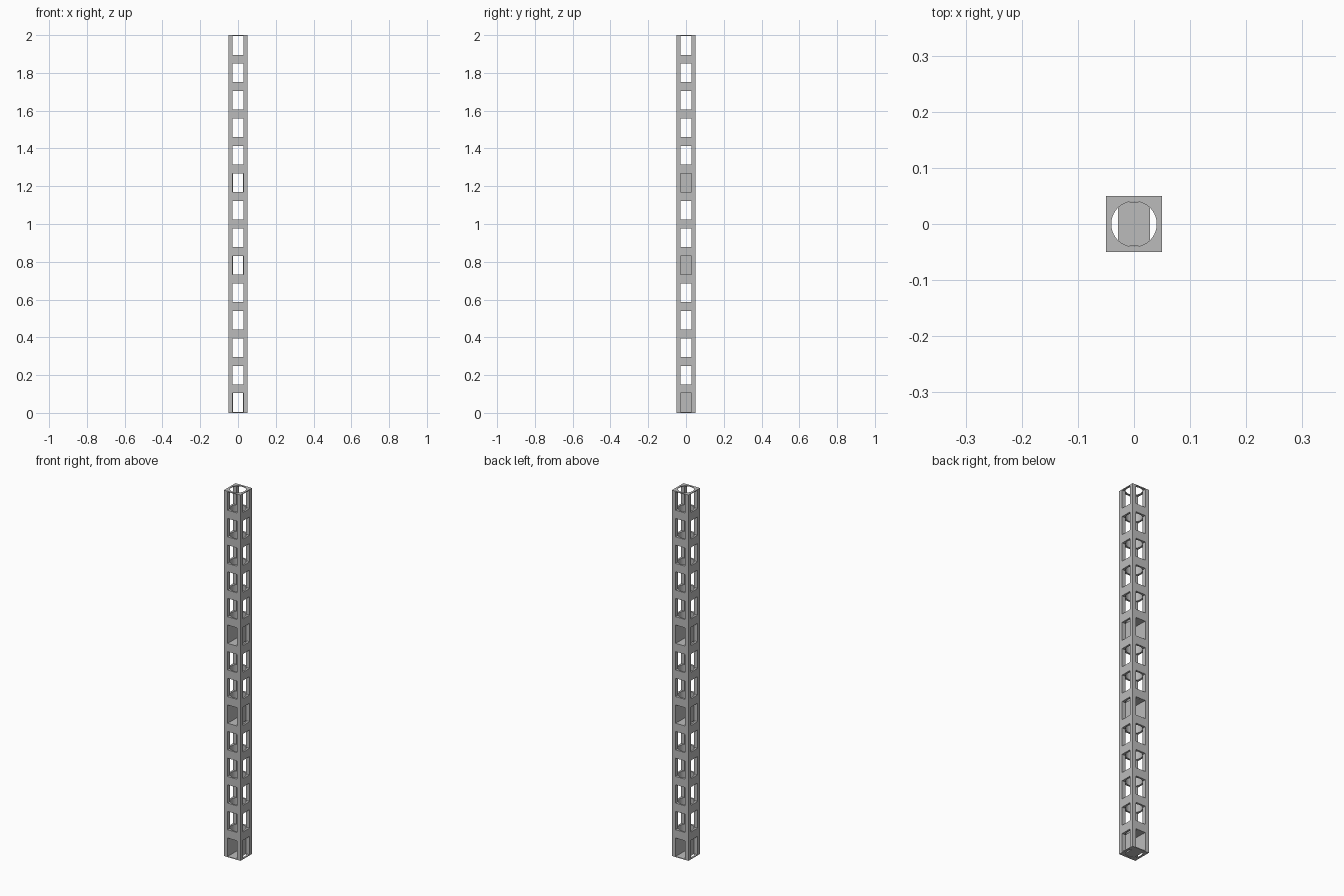
import bpy, bmesh
from mathutils import Matrix, Vector

cube = bpy.data.objects.get("Cube")
if cube:
    bpy.data.objects.remove(cube, do_unlink=True)

HEIGHT, SIDE = 2.0, 0.1
COUNT, WIN_H, HALF_W, RIM = 14, 0.1, 0.0285, 0.004
BORE = 0.0405
PITCH = (HEIGHT - 2 * RIM - WIN_H) / (COUNT - 1)
centres = [RIM + WIN_H / 2 + i * PITCH for i in range(COUNT)]

grey = bpy.data.materials.new("plain grey")
grey.use_nodes = True
colour = (0.5, 0.5, 0.5, 1)
grey.diffuse_color = colour
grey.node_tree.nodes["Principled BSDF"].inputs["Base Color"].default_value = colour


def add_box(bm, centre, size):
    bmesh.ops.create_cube(bm, size=1, matrix=Matrix.Translation(centre) @ Matrix.Diagonal((*size, 1)))


def make(name, bm):
    mesh = bpy.data.meshes.new(name)
    bm.to_mesh(mesh)
    bm.free()
    mesh.materials.append(grey)
    obj = bpy.data.objects.new(name, mesh)
    bpy.context.collection.objects.link(obj)
    return obj


def boxes(name, items):
    bm = bmesh.new()
    for centre, size in items:
        add_box(bm, Vector(centre), size)
    return make(name, bm)


def cut(target, cutter):
    cutter.hide_render = True
    mod = target.modifiers.new("cut", 'BOOLEAN')
    mod.operation, mod.solver, mod.object = 'DIFFERENCE', 'EXACT', cutter
    bpy.context.view_layer.objects.active = target
    bpy.ops.object.modifier_apply(modifier=mod.name)
    bpy.data.objects.remove(cutter, do_unlink=True)


# Square post with a round bore and windows through both directions
post = boxes("perforated_post", [((0, 0, HEIGHT / 2), (SIDE, SIDE, HEIGHT))])
bm = bmesh.new()
bmesh.ops.create_cone(bm, cap_ends=True, segments=64, radius1=BORE, radius2=BORE, depth=HEIGHT * 1.1,
                      matrix=Matrix.Translation((0, 0, HEIGHT / 2)))
cut(post, make("bore_cutter", bm))
for size in ((2 * SIDE, 2 * HALF_W, WIN_H), (2 * HALF_W, 2 * SIDE, WIN_H)):
    cut(post, boxes("window_cutter", [((0, 0, z), size) for z in centres]))

# Thin rectangular ducts running front to back in three of the cells
T = 0.001
for label, index in (("lower", 0), ("middle", 5), ("upper", 8)):
    z = centres[index]
    walls = [((s * (HALF_W - T / 2), 0, z), (T, 2 * HALF_W, WIN_H + T)) for s in (-1, 1)]
    plates = [((0, 0, z + s * (WIN_H / 2 + T)), (2 * HALF_W, 0.079, T)) for s in (-1, 1)]
    boxes(label + "_duct", walls + plates)

# Smooth bore, crisp edges
bpy.ops.object.select_all(action='DESELECT')
post.select_set(True)
bpy.context.view_layer.objects.active = post
bpy.ops.object.shade_smooth_by_angle(angle=0.5)
